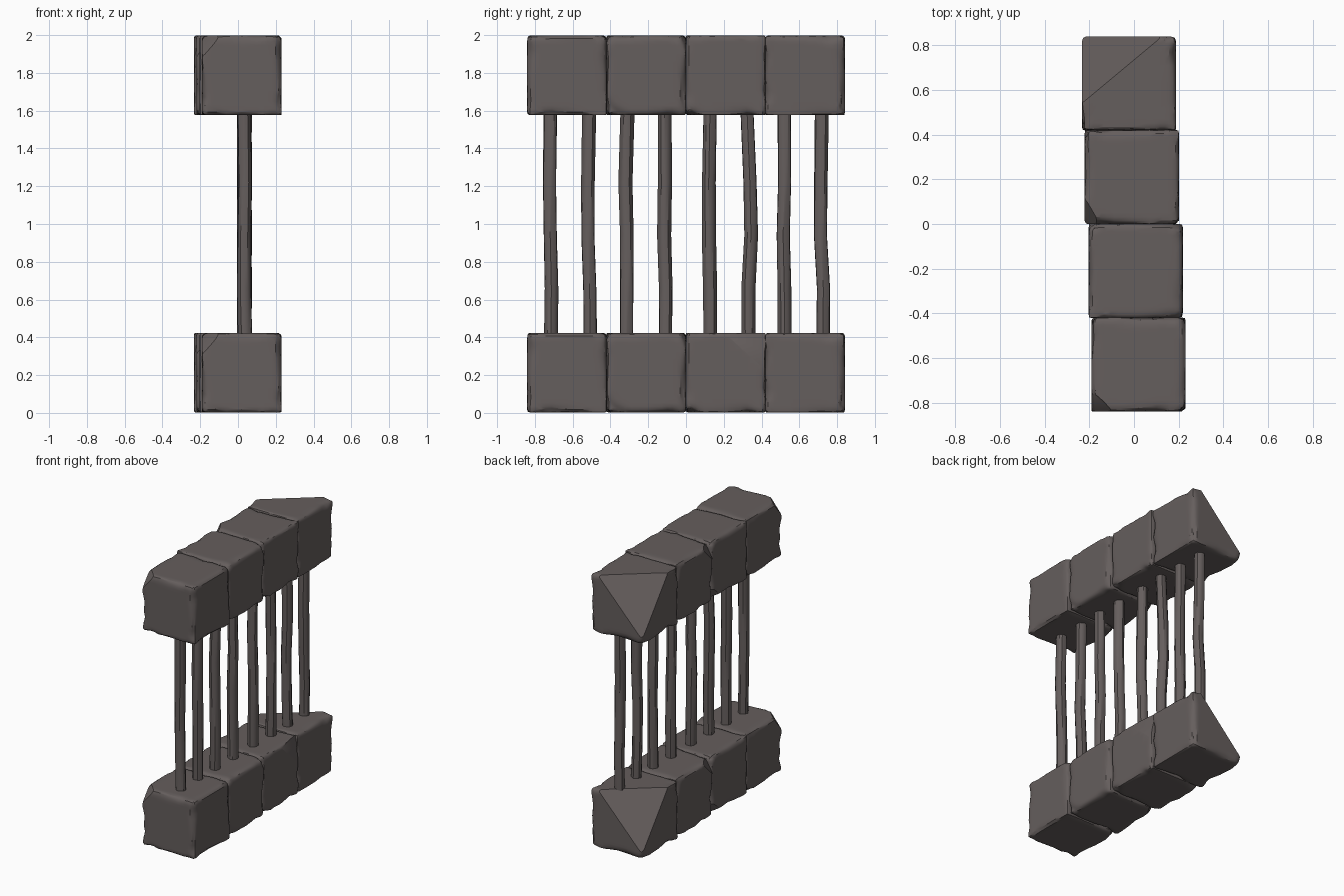
import bpy, bmesh, math
from mathutils import Vector, noise

if "Cube" in bpy.data.objects:
    bpy.data.objects.remove(bpy.data.objects["Cube"])

def material(name, rgb):
    m = bpy.data.materials.new(name)
    m.diffuse_color = (*rgb, 1)
    m.use_nodes = True
    m.node_tree.nodes["Principled BSDF"].inputs["Base Color"].default_value = m.diffuse_color
    return m

STONE = material("dark stone", (0.130, 0.112, 0.109))

def finish(bm, name, loc):
    bmesh.ops.recalc_face_normals(bm, faces=bm.faces)
    me = bpy.data.meshes.new(name)
    bm.to_mesh(me)
    bm.free()
    me.materials.append(STONE)
    ob = bpy.data.objects.new(name, me)
    ob.location = loc
    bpy.context.collection.objects.link(ob)
    bpy.ops.object.select_all(action='DESELECT')
    bpy.context.view_layer.objects.active = ob
    ob.select_set(True)
    bpy.ops.object.shade_smooth_by_angle(angle=math.radians(30))
    return ob

HALF = 0.211

def worn_block(name, loc, seed, cuts=()):
    """Stone cube whose edges are worn by an uneven rounding radius."""
    bm = bmesh.new()
    bmesh.ops.create_cube(bm, size=2)
    bmesh.ops.subdivide_edges(bm, edges=bm.edges[:], cuts=13, use_grid_fill=True)
    for v in bm.verts:
        # crowd the grid towards the edges
        p = Vector([math.copysign(abs(c) ** 0.5, c) * HALF for c in v.co])
        n = noise.noise(p * 11 + Vector((seed * 7.3, seed * 3.1, seed * 5.7)))
        r = min(max(0.03 + 0.05 * n, 0.006), 0.065)
        core = Vector([min(max(c, r - HALF), HALF - r) for c in p])
        v.co = core + (p - core).normalized() * r
    # larger broken corners: x, y, z distances measured from the corner
    for signs, dist in cuts:
        corner = Vector(signs) * HALF
        normal = Vector([s / d for s, d in zip(signs, dist)])
        on_plane = corner - Vector((signs[0] * dist[0], 0, 0))
        bmesh.ops.bisect_plane(bm, geom=bm.verts[:] + bm.edges[:] + bm.faces[:],
                               plane_co=on_plane, plane_no=normal, clear_outer=True)
        bmesh.ops.holes_fill(bm, edges=[e for e in bm.edges if e.is_boundary])
    return finish(bm, name, loc)

# Two rows of four blocks, each block slightly stepped in x
CUTS = {0: [((-1, -1, 1), (0.10, 0.10, 0.12))],
        1: [((-1, 1, -1), (0.07, 0.12, 0.10))],
        2: [((-1, -1, 1), (0.07, 0.12, 0.12))],
        3: [((-1, 1, 1), (0.36, 0.30, 0.38))]}
for row, z in (("bottom", 0.213), ("top", 1.787)):
    for i, x in enumerate((0.02, 0.008, -0.01, -0.022)):
        cuts = list(CUTS[i])
        if row == "bottom" and i == 2:
            cuts.append(((1, 1, 1), (0.03, 0.22, 0.20)))
        worn_block(f"{row}_block_{i + 1}", (x, -0.63 + 0.42 * i, z), i + 1, cuts)

def bar(name, path, seed, sides=12):
    """Slightly bent iron bar: y positions at bottom, lower, middle, upper, top."""
    bm = bmesh.new()
    rings = []
    heights = (0.40, 0.66, 0.94, 1.22, 1.60)
    for k, (y, z) in enumerate(zip(path, heights)):
        dx = 0.004 * math.sin(seed * 2.1 + k * 1.9)
        ring = []
        for s in range(sides):
            a = 2 * math.pi * s / sides
            r = 0.036 + 0.002 * math.sin(seed + s * 2.3 + k)
            ring.append(bm.verts.new((0.034 + dx + r * math.cos(a), y + r * math.sin(a), z)))
        rings.append(ring)
    for a, b in zip(rings, rings[1:]):
        for s in range(sides):
            t = (s + 1) % sides
            bm.faces.new((a[s], a[t], b[t], b[s]))
    bm.faces.new(rings[0])
    bm.faces.new(rings[-1])
    finish(bm, name, (0, 0, 0))

# Eight bars between the rows
BARS = [(-.715, -.713, -.719, -.722, -.717), (-.508, -.510, -.519, -.518, -.512),
        (-.315, -.313, -.312, -.320, -.310), (-.108, -.106, -.115, -.112, -.114),
        (.130, .128, .121, .120, .127), (.332, .330, .344, .338, .323),
        (.522, .520, .514, .522, .521), (.725, .727, .712, .715, .720)]
for i, path in enumerate(BARS):
    bar(f"bar_{i + 1}", path, i + 1)
